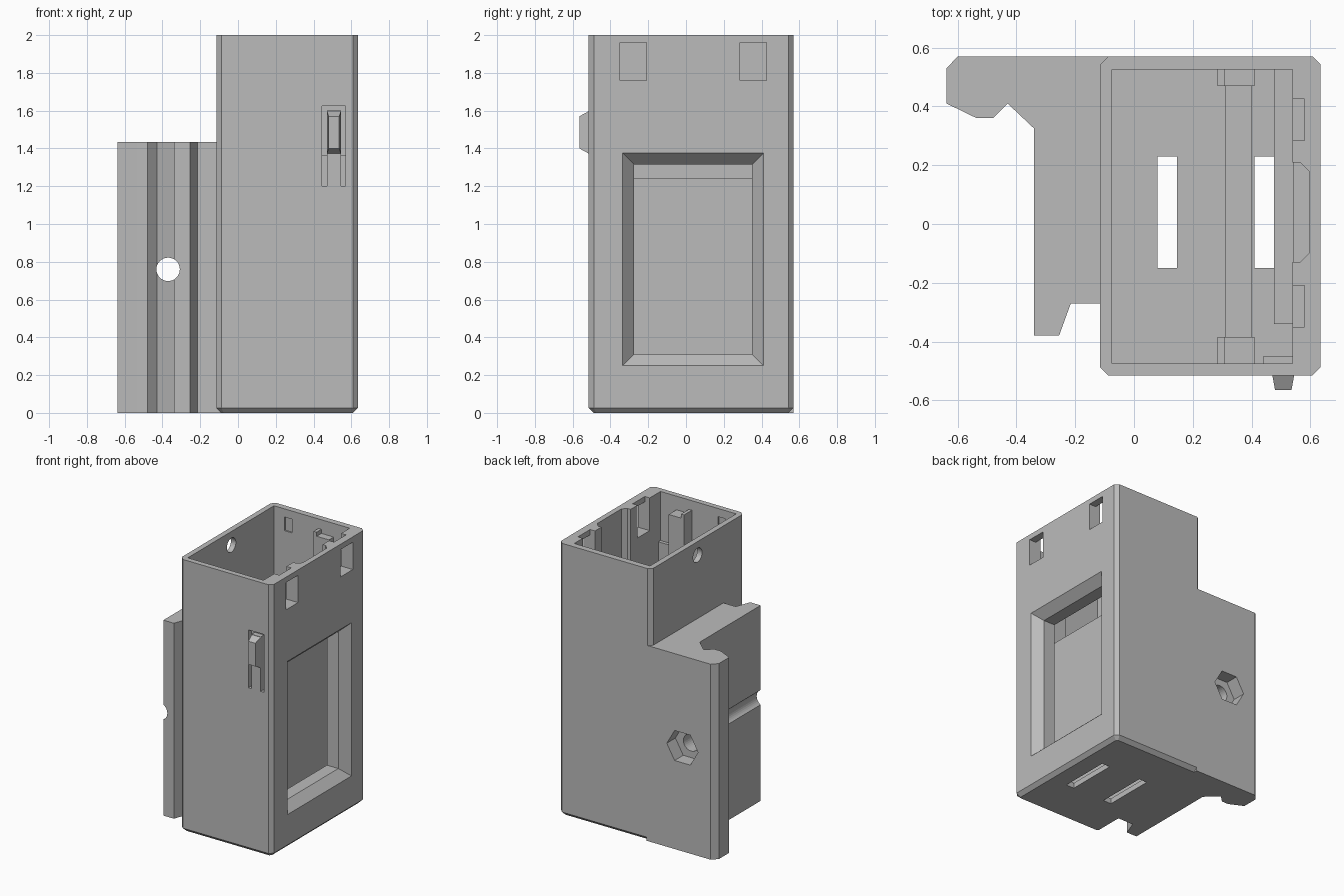
import bpy, math
from mathutils import Matrix

cube = bpy.data.objects.get("Cube")
if cube:
    bpy.data.objects.remove(cube)

GREY = (0.5, 0.5, 0.5, 1)
mat = bpy.data.materials.new("plastic grey")
mat.diffuse_color = GREY
mat.use_nodes = True
mat.node_tree.nodes["Principled BSDF"].inputs["Base Color"].default_value = GREY


def make(name, verts, faces):
    me = bpy.data.meshes.new(name)
    me.from_pydata(verts, [], faces)
    me.materials.append(mat)
    ob = bpy.data.objects.new(name, me)
    bpy.context.collection.objects.link(ob)
    return ob


def loft(name, rings):
    """Closed solid through rings of equal point count, counter-clockwise from above."""
    n = len(rings[0])
    faces = [tuple(reversed(range(n)))]
    for r in range(len(rings) - 1):
        for i in range(n):
            j = (i + 1) % n
            faces.append((r * n + i, r * n + j, (r + 1) * n + j, (r + 1) * n + i))
    faces.append(tuple(range((len(rings) - 1) * n, len(rings) * n)))
    return make(name, [p for ring in rings for p in ring], faces)


def prism(name, profile, z0, z1):
    return loft(name, [[(x, y, z) for x, y in profile] for z in (z0, z1)])


def box(name, x, y, z):
    return prism(name, [(x[0], y[0]), (x[1], y[0]), (x[1], y[1]), (x[0], y[1])], *z)


def rod(name, centre, radius, length, axis, sides):
    ring = [(radius * math.cos(2 * math.pi * i / sides),
             radius * math.sin(2 * math.pi * i / sides)) for i in range(sides)]
    ob = prism(name, ring, -length / 2, length / 2)
    turn = Matrix.Rotation(math.pi / 2, 4, axis)
    ob.data.transform(Matrix.Translation(centre) @ turn)
    return ob


def cut(ob, *cutters):
    for c in cutters:
        m = ob.modifiers.new("cut", 'BOOLEAN')
        m.operation, m.solver, m.object = 'DIFFERENCE', 'EXACT', c
        bpy.context.view_layer.objects.active = ob
        bpy.ops.object.modifier_apply(modifier=m.name)
    for c in set(cutters):
        bpy.data.objects.remove(c)


def octagon(x, y, c):
    (a, b), (d, e) = x, y
    return [(a + c, d), (b - c, d), (b, d + c), (b, e - c),
            (b - c, e), (a + c, e), (a, e - c), (a, d + c)]


# Case shell: chamfered corners and chamfered bottom edge
X, Y, C = (-0.115, 0.635), (-0.515, 0.57), 0.027
foot = octagon((X[0] + C, X[1] - C), (Y[0] + C, Y[1] - C), 0.012)
wall = octagon(X, Y, C)
case = loft("case_shell", [[(x, y, 0) for x, y in foot],
                           [(x, y, C) for x, y in wall],
                           [(x, y, 2) for x, y in wall]])
cut(case, box("cavity", (-0.075, 0.54), (-0.475, 0.525), (0.04, 2.1)))

# Floor slots
for x in (0.08, 0.41):
    cut(case, box("slot", (x, x + 0.066), (-0.15, 0.23), (-0.1, 0.1)))

# Display window with sloping sides
def window_ring(x, grow):
    a, b, c, d = -0.275 - grow, 0.35 + grow, 0.31 - grow, 1.315 + grow
    return [(x, a, c), (x, b, c), (x, b, d), (x, a, d)]

cut(case, loft("window", [window_ring(0.45, 0), window_ring(0.57, 0),
                          window_ring(0.635, 0.06), window_ring(0.66, 0.06)]))

# Snap windows and finger notch in the right wall
for y in (-0.35, 0.285):
    cut(case, box("snap_window", (0.5, 0.7), (y, y + 0.14), (1.76, 1.96)),
        box("snap_groove", (0.5, 0.58), (y, y + 0.14), (1.8, 2.1)))
cut(case, prism("notch", octagon((0.5, 0.595), (-0.13, 0.21), 0.03), 1.45, 2.1))

# Cable hole in the left wall and shallow latch pockets
cut(case, rod("cable_hole", (-0.1, 0.03, 1.9), 0.052, 0.2, 'Y', 32))
for y in (-0.475, 0.525):
    cut(case, box("pocket", (0.01, 0.073), (y - 0.01, y + 0.01), (1.84, 1.94)))

# Opening around the spring latch
cut(case, box("latch_opening", (0.445, 0.57), (-0.6, -0.47), (1.2, 1.625)))
box("latch_arm", (0.471, 0.545), (-0.515, -0.475), (1.195, 1.6))
box("latch_backing", (0.44, 0.575), (-0.478, -0.45), (1.36, 1.64))


def latch_ring(y, inset, low, high):
    a, b = 0.47 + inset, 0.546 - inset
    return [(a, y, low), (a, y, high), (b, y, high), (b, y, low)]

loft("latch_button", [latch_ring(-0.565, 0.01, 1.4, 1.57),
                      latch_ring(-0.51, 0, 1.37, 1.6)][::-1])

# Rail clip on the left side
clip = prism("rail_clip", [
    (-0.08, 0.57), (-0.6, 0.57), (-0.638, 0.53), (-0.638, 0.41), (-0.535, 0.36),
    (-0.48, 0.36), (-0.43, 0.41), (-0.34, 0.325), (-0.34, -0.38), (-0.255, -0.38),
    (-0.215, -0.27), (-0.08, -0.27)], 0, 1.435)
cut(clip, rod("screw_hole", (-0.37, 0, 0.76), 0.062, 2, 'X', 32),
    rod("nut_recess", (-0.37, 0.57, 0.76), 0.127, 0.2, 'X', 6))

# Inner divider with guide pillars
box("divider", (0.31, 0.4), (-0.475, 0.525), (0.03, 1.24))
for y0, y1 in ((-0.48, -0.385), (0.47, 0.53)):
    box("guide_pillar", (0.285, 0.31), (y0, y1), (0.03, 1.93))
    box("guide_pillar", (0.31, 0.41), (y0, y1), (0.03, 1.9))

# Inner frame behind the window
frame = box("window_frame", (0.477, 0.545), (-0.34, 0.53), (0.03, 1.5))
cut(frame, loft("frame_opening", [window_ring(0.4, 0), window_ring(0.7, 0)]))

# Outward normals everywhere
import bmesh
for ob in bpy.context.scene.objects:
    if ob.type == 'MESH':
        bm = bmesh.new()
        bm.from_mesh(ob.data)
        bmesh.ops.recalc_face_normals(bm, faces=bm.faces)
        bm.to_mesh(ob.data)
        bm.free()
